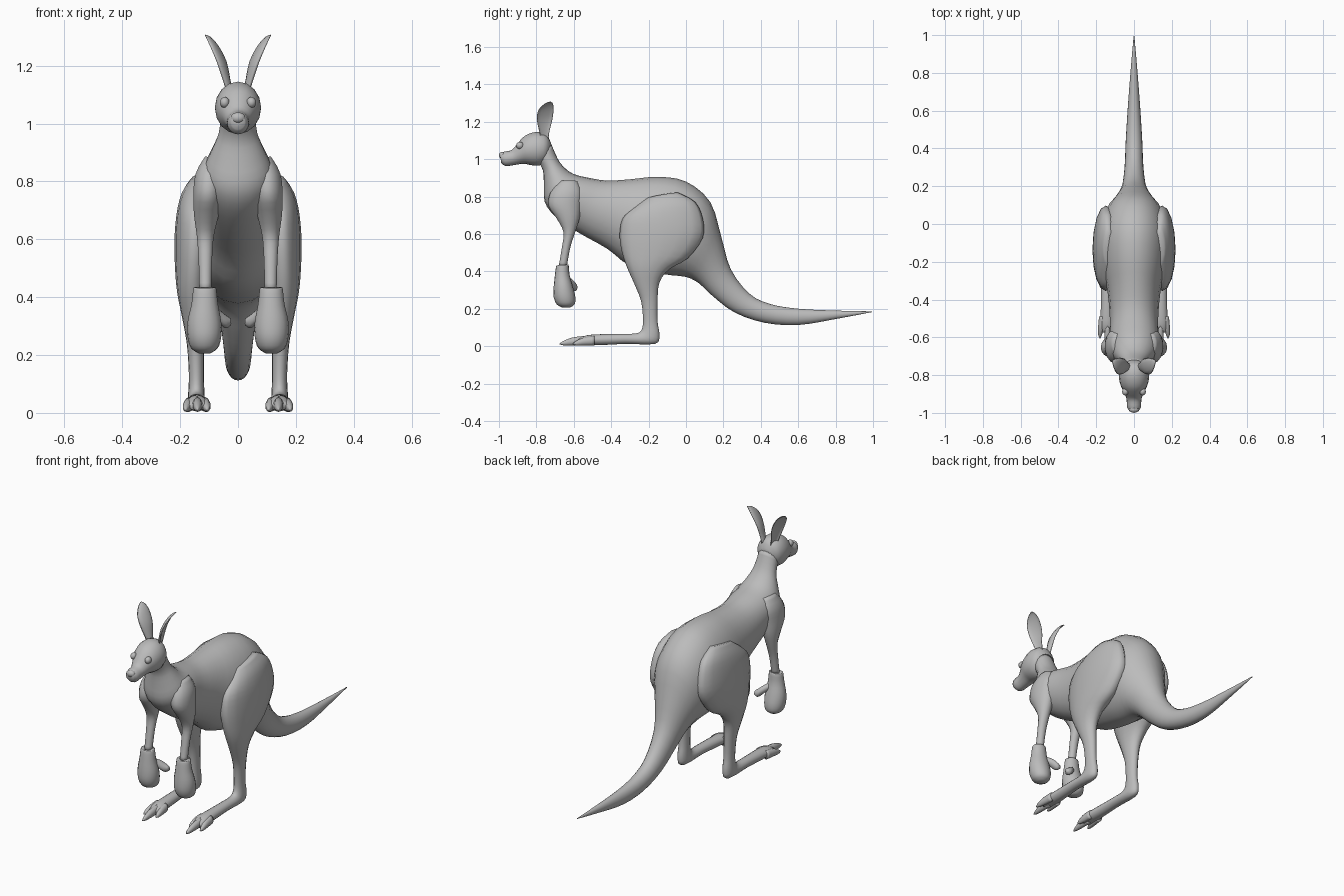
import bpy, bmesh, math
from mathutils import Vector

fur = bpy.data.materials.new("grey fur")
fur.diffuse_color = (0.5, 0.5, 0.5, 1)


def spline(rows, steps):
    """Smoothly interpolate rows of numbers (Catmull-Rom)."""
    out = []
    for i in range(len(rows) - 1):
        quad = (rows[max(i - 1, 0)], rows[i], rows[i + 1], rows[min(i + 2, len(rows) - 1)])
        for s in range(steps):
            t = s / steps
            out.append([0.5 * (2 * b + (c - a) * t + (2 * a - 5 * b + 4 * c - d) * t * t
                               + (3 * b - a - 3 * c + d) * t ** 3) for a, b, c, d in zip(*quad)])
    return out + [list(rows[-1])]


def finish(name, bm, mirror):
    bmesh.ops.recalc_face_normals(bm, faces=bm.faces)
    mesh = bpy.data.meshes.new(name)
    bm.to_mesh(mesh)
    bm.free()
    mesh.materials.append(fur)
    obj = bpy.data.objects.new(name, mesh)
    bpy.context.collection.objects.link(obj)
    for p in mesh.polygons:
        p.use_smooth = True
    if mirror:
        obj.modifiers.new("mirror", 'MIRROR')
    return obj


def loft(name, ribs, mirror=False, sides=16, steps=3, cup=None):
    """Skin elliptical ribs given as (x, y1, z1, y2, z2, half width[, x2 - x1])."""
    rows = spline([r if len(r) == 7 else (*r, 0) for r in ribs], steps)
    ends = [(Vector((r[0] - r[6] / 2, r[1], r[2])), Vector((r[0] + r[6] / 2, r[3], r[4]))) for r in rows]
    mids = [(a + b) / 2 for a, b in ends]
    bm = bmesh.new()
    rings = []
    for i, (a, b) in enumerate(ends):
        tangent = mids[min(i + 1, len(mids) - 1)] - mids[max(i - 1, 0)]
        side = (b - a).cross(tangent).normalized()
        ring = []
        for k in range(sides):
            ang = 2 * math.pi * k / sides
            s = math.sin(ang) * max(rows[i][5], 0.001)
            if cup is not None and s > 0:
                s *= cup
            ring.append(bm.verts.new(mids[i] + (b - a) / 2 * math.cos(ang) + side * s))
        rings.append(ring)
    for p, q in zip(rings, rings[1:]):
        for k in range(sides):
            n = (k + 1) % sides
            bm.faces.new((p[k], p[n], q[n], q[k]))
    bm.faces.new(rings[0])
    bm.faces.new(rings[-1])
    return finish(name, bm, mirror)


def ball(name, centre, size, mirror=False):
    bm = bmesh.new()
    bmesh.ops.create_uvsphere(bm, u_segments=14, v_segments=9, radius=1)
    for v in bm.verts:
        v.co = Vector(centre) + Vector([c * s for c, s in zip(v.co, size)])
    return finish(name, bm, mirror)


# Neck, torso and tail in one sweep
loft("body_and_tail", [
    (0, -.72, 1.08, -.80, 1.00, .058), (0, -.685, 1.00, -.765, .94, .066),
    (0, -.65, .955, -.76, .86, .09), (0, -.60, .92, -.755, .77, .118),
    (0, -.52, .90, -.70, .695, .13), (0, -.42, .885, -.58, .61, .128),
    (0, -.30, .892, -.42, .52, .14), (0, -.15, .905, -.30, .43, .168),
    (0, .0, .88, -.12, .385, .178), (0, .13, .77, .0, .37, .15),
    (0, .19, .58, .07, .335, .10), (0, .24, .41, .14, .27, .066),
    (0, .34, .28, .26, .18, .05), (0, .45, .225, .42, .125, .044),
    (0, .60, .20, .60, .113, .034), (0, .80, .19, .80, .145, .019),
    (0, .995, .186, .995, .182, .002)], sides=20)

# Head
loft("head", [
    (0, -.995, 1.03, -.988, .98, .024), (0, -.97, 1.04, -.965, .963, .037),
    (0, -.93, 1.05, -.92, .968, .04), (0, -.90, 1.085, -.87, .975, .056),
    (0, -.86, 1.125, -.83, .968, .074), (0, -.80, 1.145, -.79, .965, .08),
    (0, -.745, 1.13, -.755, .98, .068), (0, -.72, 1.08, -.735, 1.01, .035)])
ball("nose", (0, -.982, 1.02), (.026, .018, .019))
ball("eye", (.046, -.888, 1.073), (.017, .02, .019), mirror=True)
loft("ear", [
    (.035, -.775, 1.11, -.735, 1.11, .016, -.01), (.045, -.785, 1.15, -.73, 1.15, .018, -.015),
    (.06, -.797, 1.21, -.715, 1.21, .018, -.025), (.083, -.79, 1.26, -.708, 1.265, .014, -.02),
    (.103, -.76, 1.292, -.712, 1.297, .008, -.01), (.115, -.73, 1.306, -.722, 1.306, .002)],
    mirror=True, sides=12, cup=-.45)

# Arms and boxing gloves
loft("arm", [
    (.085, -.68, .88, -.58, .88, .03), (.098, -.725, .82, -.555, .82, .05),
    (.104, -.735, .75, -.56, .75, .052), (.11, -.69, .68, -.57, .68, .043),
    (.113, -.655, .61, -.592, .61, .03), (.113, -.663, .53, -.618, .53, .024),
    (.113, -.682, .42, -.638, .42, .021)], mirror=True, sides=14)
loft("glove", [
    (.115, -.69, .432, -.632, .436, .036), (.115, -.695, .425, -.627, .43, .04),
    (.115, -.702, .37, -.622, .38, .046), (.116, -.708, .31, -.605, .32, .058),
    (.116, -.707, .26, -.592, .265, .058), (.116, -.69, .222, -.595, .225, .046),
    (.116, -.66, .206, -.62, .206, .02)], mirror=True)
loft("thumb", [
    (.095, -.66, .375, -.63, .335, .02), (.07, -.635, .36, -.605, .315, .023),
    (.045, -.615, .34, -.59, .295, .022), (.025, -.605, .325, -.588, .305, .01)],
    mirror=True, sides=12)

# Hind legs run from the hip through the heel to the ball of the foot
loft("hind_leg", [
    (.13, -.21, .79, -.04, .82, .03), (.14, -.285, .735, .05, .77, .055),
    (.147, -.34, .68, .09, .68, .066), (.15, -.355, .59, .09, .58, .07),
    (.155, -.342, .50, .01, .47, .062), (.157, -.315, .42, -.09, .41, .053),
    (.153, -.275, .33, -.142, .34, .041), (.147, -.24, .24, -.152, .24, .03),
    (.144, -.23, .14, -.152, .13, .026), (.144, -.238, .085, -.142, .06, .028),
    (.144, -.27, .068, -.165, .012, .03), (.144, -.34, .066, -.32, .012, .03),
    (.142, -.45, .064, -.45, .006, .034), (.141, -.53, .058, -.53, .006, .038),
    (.141, -.575, .04, -.575, .008, .03)], mirror=True)

# Toes: short inner, long middle, short outer
for name, x, lean, root, tip in (("inner_toe", .115, -.008, -.50, -.60),
                                 ("middle_toe", .14, 0, -.54, -.675),
                                 ("outer_toe", .168, .012, -.49, -.605)):
    mid = (root + tip) / 2
    loft(name, [(x, root, .055, root, .004, .018), (x + lean / 2, mid, .046, mid, .003, .017),
                (x + lean, tip * .7 + mid * .3, .028, tip * .7 + mid * .3, .004, .01),
                (x + lean, tip, .014, tip, .01, .002)], mirror=True, sides=10)
